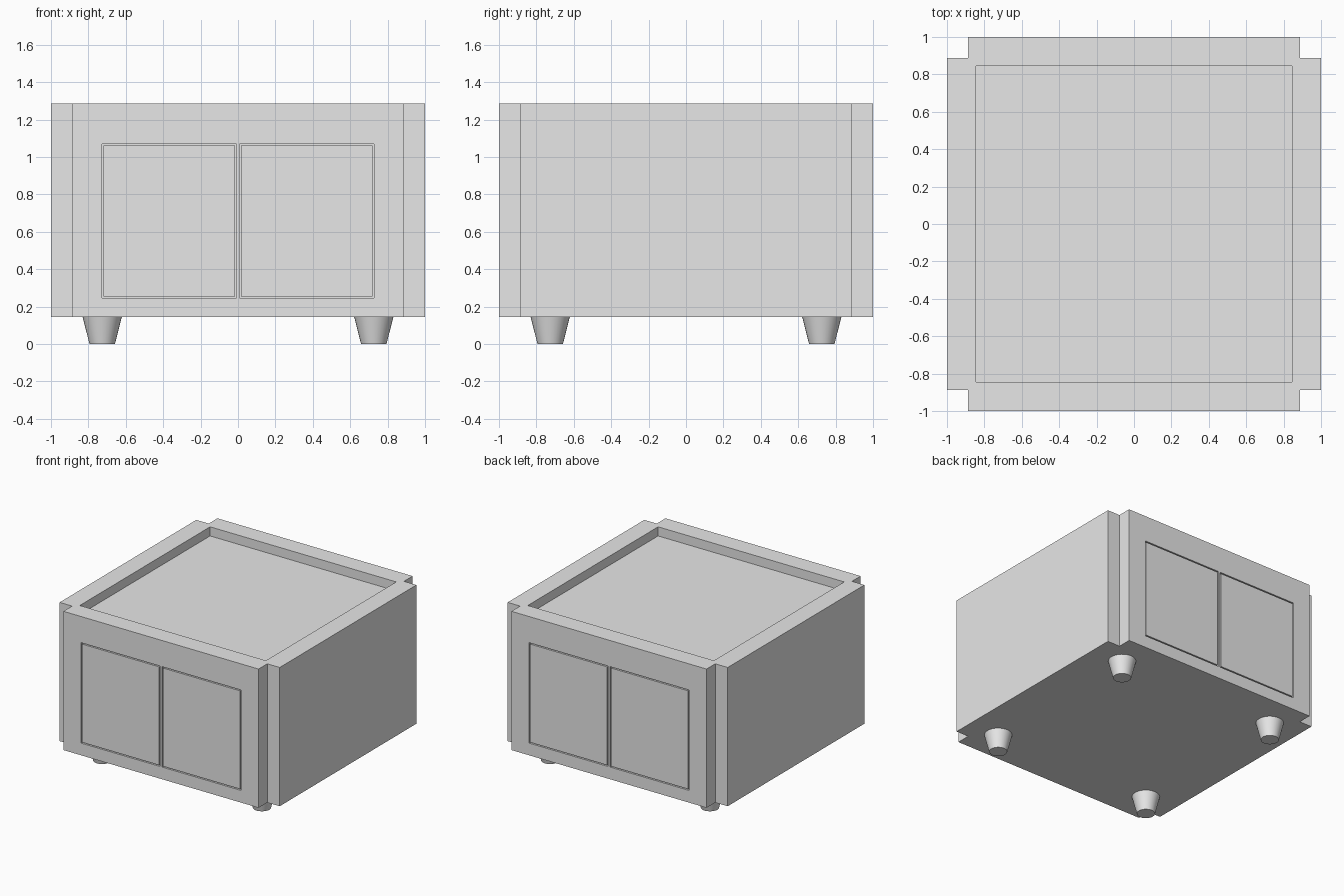
import bpy, bmesh
from mathutils import Matrix, Vector

if "Cube" in bpy.data.objects:
    bpy.data.objects.remove(bpy.data.objects["Cube"], do_unlink=True)

GREY = (0.8, 0.8, 0.8, 1)
mat = bpy.data.materials.new("plain grey")
mat.use_nodes = True
mat.diffuse_color = GREY
mat.node_tree.nodes["Principled BSDF"].inputs["Base Color"].default_value = GREY

BOTTOM, TOP = 0.145, 1.285
SIDE, NOTCH = 1.0, 0.887
RECESS, RECESS_DEPTH = 0.846, 0.075
DOOR_IN, DOOR_OUT = 0.008, 0.728
DOOR_LOW, DOOR_HIGH = 0.245, 1.07
GAP, GROOVE = 0.009, 0.02


def add_box(bm, low, high):
    low, high = Vector(low), Vector(high)
    size = high - low
    bmesh.ops.create_cube(
        bm, size=1,
        matrix=Matrix.Translation((low + high) / 2) @ Matrix.Diagonal((*size, 1)))


def finish(name, bm):
    bmesh.ops.recalc_face_normals(bm, faces=bm.faces)
    mesh = bpy.data.meshes.new(name)
    bm.to_mesh(mesh)
    bm.free()
    mesh.materials.append(mat)
    obj = bpy.data.objects.new(name, mesh)
    bpy.context.collection.objects.link(obj)
    return obj


# Cabinet body: square with notched corners, extruded upward
bm = bmesh.new()
outline = []
for sx, sy in ((1, 1), (-1, 1), (-1, -1), (1, -1)):
    corner = [(SIDE * sx, NOTCH * sy), (NOTCH * sx, NOTCH * sy), (NOTCH * sx, SIDE * sy)]
    outline += corner if sx == sy else corner[::-1]
base = bm.faces.new([bm.verts.new((x, y, BOTTOM)) for x, y in outline])
lifted = bmesh.ops.extrude_face_region(bm, geom=[base])["geom"]
bmesh.ops.translate(bm, vec=(0, 0, TOP - BOTTOM),
                    verts=[v for v in lifted if isinstance(v, bmesh.types.BMVert)])
body = finish("cabinet_body", bm)

# Cutter for the sunken top and the door openings on front and back
bm = bmesh.new()
add_box(bm, (-RECESS, -RECESS, TOP - RECESS_DEPTH), (RECESS, RECESS, TOP + 0.1))
for sx in (-1, 1):
    for sy in (-1, 1):
        xs = sorted((sx * DOOR_IN, sx * DOOR_OUT))
        ys = sorted((sy * (SIDE - GROOVE), sy * (SIDE + 0.1)))
        add_box(bm, (xs[0], ys[0], DOOR_LOW), (xs[1], ys[1], DOOR_HIGH))
cutter = finish("opening_cutter", bm)
cutter.hide_render = True

cut = body.modifiers.new("openings", 'BOOLEAN')
cut.operation = 'DIFFERENCE'
cut.solver = 'EXACT'
cut.object = cutter
bpy.context.view_layer.objects.active = body
bpy.ops.object.modifier_apply(modifier=cut.name)
bpy.data.objects.remove(cutter, do_unlink=True)

# Flush doors, leaving a fine groove around each one
for sy, face in ((-1, "front"), (1, "back")):
    for sx, hand in ((1, "left"), (-1, "right")):
        bm = bmesh.new()
        xs = sorted((sx * (DOOR_IN + GAP), sx * (DOOR_OUT - GAP)))
        ys = sorted((sy * (SIDE - GROOVE), sy * SIDE))
        add_box(bm, (xs[0], ys[0], DOOR_LOW + GAP), (xs[1], ys[1], DOOR_HIGH - GAP))
        finish(f"{face}_{hand}_door", bm)

# Tapered round feet
for sy, face in ((-1, "front"), (1, "back")):
    for sx, hand in ((1, "left"), (-1, "right")):
        bpy.ops.mesh.primitive_cone_add(
            vertices=32, radius1=0.068, radius2=0.105, depth=BOTTOM,
            location=(sx * 0.726, sy * 0.726, BOTTOM / 2))
        foot = bpy.context.object
        foot.name = f"{face}_{hand}_foot"
        foot.data.materials.append(mat)
        bpy.ops.object.shade_smooth_by_angle()
